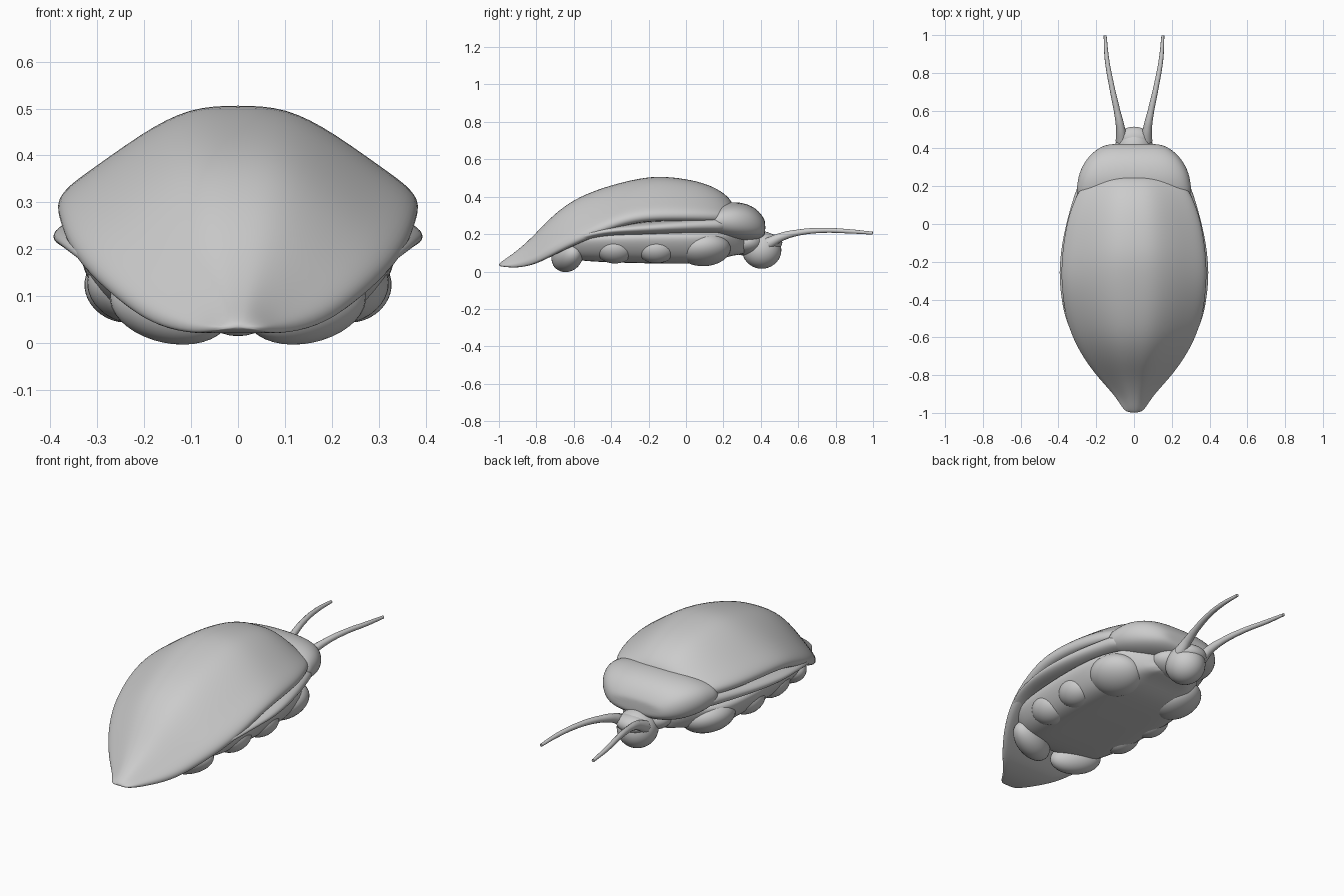
import bpy, bmesh, math
from mathutils import Vector

if "Cube" in bpy.data.objects:
    bpy.data.objects.remove(bpy.data.objects["Cube"])


def finish(ob, levels=0):
    bpy.context.view_layer.objects.active = ob
    for o in bpy.context.selected_objects:
        o.select_set(False)
    ob.select_set(True)
    if levels:
        m = ob.modifiers.new("smooth", 'SUBSURF')
        m.levels = m.render_levels = levels
    bpy.ops.object.shade_smooth()
    return ob


def loft(name, stations, section):
    """Bridge mirrored cross-sections along y; section returns the right half, top to bottom."""
    bm = bmesh.new()
    rings = []
    for y, *p in stations:
        half = section(*p)
        full = half + [(-x, z) for x, z in reversed(half[1:-1])]
        rings.append([bm.verts.new((x, y, z)) for x, z in full])
    n = len(rings[0])
    for a, b in zip(rings, rings[1:]):
        for i in range(n):
            j = (i + 1) % n
            bm.faces.new((a[i], a[j], b[j], b[i]))
    bm.faces.new(rings[0])
    bm.faces.new(rings[-1])
    bmesh.ops.recalc_face_normals(bm, faces=bm.faces)
    me = bpy.data.meshes.new(name)
    bm.to_mesh(me)
    bm.free()
    ob = bpy.data.objects.new(name, me)
    bpy.context.collection.objects.link(ob)
    return finish(ob, 2)


def ellipsoid(name, loc, size, rot=(0, 0, 0)):
    bpy.ops.mesh.primitive_uv_sphere_add(segments=32, ring_count=18, location=loc, rotation=rot)
    ob = bpy.context.object
    ob.name = name
    ob.scale = size
    return finish(ob)


def shell_section(w, rim, top):
    h = top - rim
    arc = [(0, 1), (.27, .98), (.53, .72), (.79, .37), (.95, .16), (1.01, 0)]
    t = min(.035, w * .15)
    return [(w * a, rim + h * b) for a, b in arc] + [(w * .97, rim - t), (w * .8, rim - t), (0, rim - t)]


def round_section(w, zb, zt, e=.75):
    zc, h = (zb + zt) / 2, (zt - zb) / 2
    pts = []
    for i in range(9):
        a = math.pi * i / 8
        s, c = math.sin(a), math.cos(a)
        pts.append((w * abs(s) ** e if 0 < i < 8 else 0, zc + h * math.copysign(abs(c) ** e, c)))
    return pts


def belly_section(w, zb, zt):
    h = zt - zb
    arc = [(0, 1), (.6, 1), (.98, .95), (1.02, .75), (.93, .4), (.8, .12), (.6, 0), (.3, 0), (0, 0)]
    return [(w * a, zb + h * b) for a, b in arc]


# Domed wing shell tapering to a thin tail
loft("wing_shell", [
    (-1.0, .035, .034, .042), (-.97, .065, .034, .065), (-.91, .10, .034, .105),
    (-.82, .185, .06, .185), (-.73, .255, .11, .285), (-.62, .32, .165, .375),
    (-.5, .362, .215, .43), (-.38, .38, .265, .468), (-.27, .388, .295, .495),
    (-.15, .382, .305, .513), (0, .36, .305, .497), (.11, .325, .303, .47),
    (.19, .285, .30, .43), (.24, .235, .30, .385), (.255, .18, .30, .345)], shell_section)

# Side flange below the shell
loft("side_flange", [
    (-.72, .20, .08, .14), (-.62, .315, .13, .2), (-.5, .372, .175, .235), (-.38, .392, .19, .25),
    (-.26, .404, .19, .265), (-.1, .388, .195, .28), (.05, .352, .2, .29), (.17, .315, .2, .3),
    (.26, .28, .2, .3)], lambda w, b, t: round_section(w, b, t, .6))

# Collar behind the head
loft("collar", [
    (.10, .315, .2, .33), (.2, .308, .17, .37), (.27, .297, .16, .375), (.34, .26, .16, .36),
    (.39, .21, .17, .325), (.42, .155, .19, .28), (.424, .10, .21, .26)], round_section)

# Belly
loft("belly", [
    (-.68, .18, .09, .16), (-.6, .29, .06, .2), (-.45, .325, .05, .21), (-.2, .335, .043, .22),
    (.05, .325, .04, .22), (.16, .28, .05, .22), (.24, .22, .09, .22), (.34, .12, .09, .22)],
    belly_section)

# Foot swellings in mirrored pairs
for side, s in (("left", -1), ("right", 1)):
    ellipsoid(f"rear_foot_{side}", (s * .145, -.635, .078), (.135, .075, .078), (0, s * -.2, s * .35))
    ellipsoid(f"middle_foot_{side}", (s * .24, -.38, .115), (.085, .1, .068), (0, s * -.5, 0))
    ellipsoid(f"centre_foot_{side}", (s * .25, -.16, .115), (.08, .1, .068), (0, s * -.5, 0))
    ellipsoid(f"front_foot_{side}", (s * .2, .1, .118), (.125, .14, .084), (0, s * -.35, s * .3))

# Head, brow and neck
ellipsoid("head", (0, .405, .115), (.1, .105, .1))
ellipsoid("brow", (0, .455, .155), (.085, .06, .045))
ellipsoid("neck", (0, .32, .155), (.13, .1, .07))

# Curved tapering antennae
for side, s in (("left", -1), ("right", 1)):
    cu = bpy.data.curves.new(f"antenna_{side}", 'CURVE')
    cu.dimensions = '3D'
    cu.bevel_depth = 1
    cu.bevel_resolution = 3
    cu.use_fill_caps = True
    path = [(.065, .44, .15, .032), (.072, .51, .185, .023), (.09, .6, .208, .017),
            (.118, .73, .22, .014), (.143, .87, .215, .012), (.153, .998, .205, .008)]
    sp = cu.splines.new('BEZIER')
    sp.bezier_points.add(len(path) - 1)
    for bp, (x, y, z, r) in zip(sp.bezier_points, path):
        bp.co = Vector((s * x, y, z))
        bp.radius = r
        bp.handle_left_type = bp.handle_right_type = 'AUTO'
    ob = bpy.data.objects.new(f"antenna_{side}", cu)
    bpy.context.collection.objects.link(ob)
